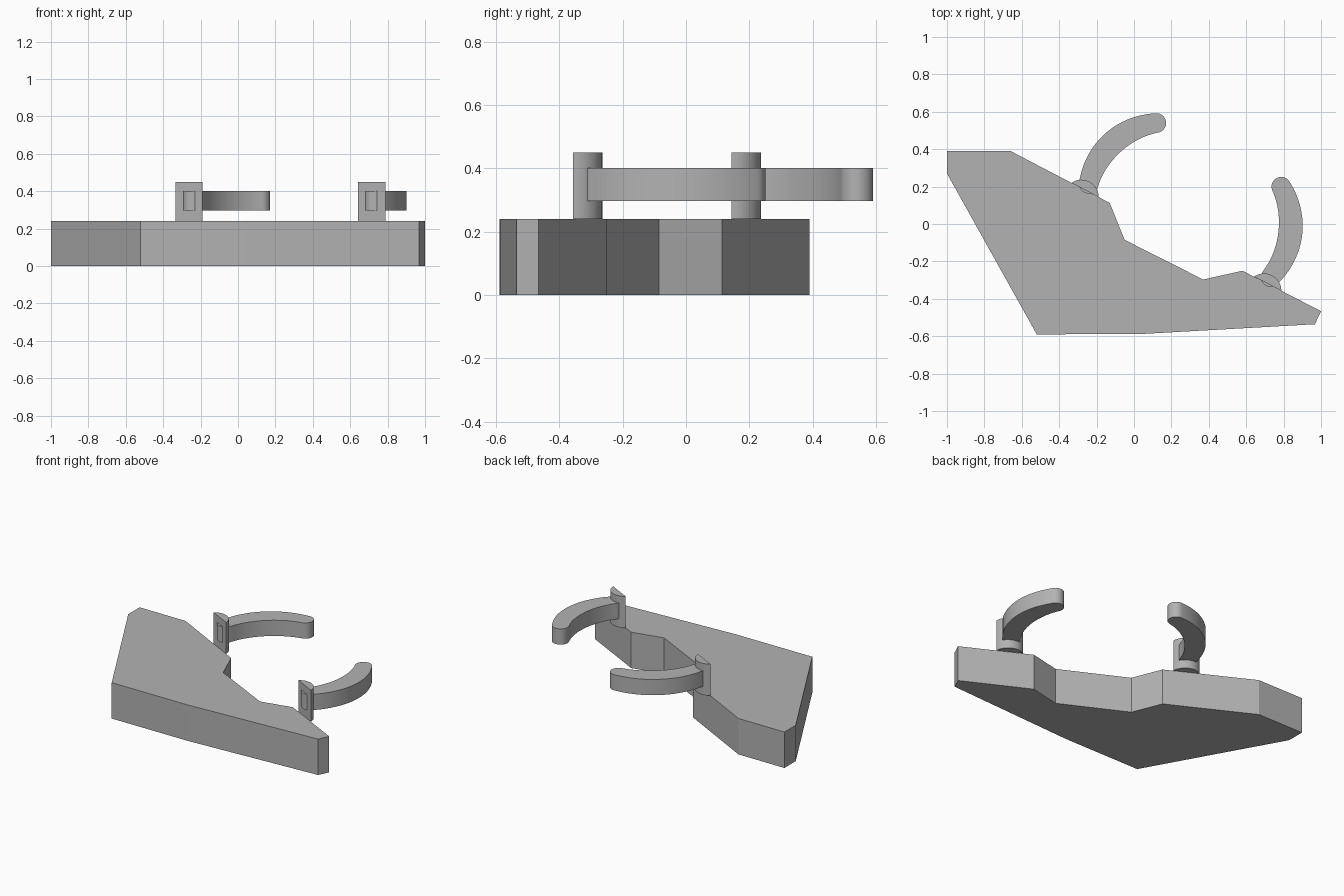
import bpy, bmesh, math
from mathutils import Vector

cube = bpy.data.objects.get("Cube")
if cube:
    bpy.data.objects.remove(cube, do_unlink=True)

grey = bpy.data.materials.new("plain grey")
grey.use_nodes = True
grey.diffuse_color = (0.45, 0.45, 0.45, 1)
grey.node_tree.nodes["Principled BSDF"].inputs["Base Color"].default_value = grey.diffuse_color


def extrude_outline(name, points, bottom, top, smooth=False):
    """Solid prism from a plan outline between two heights."""
    bm = bmesh.new()
    face = bm.faces.new([bm.verts.new((p[0], p[1], bottom)) for p in points])
    moved = bmesh.ops.extrude_face_region(bm, geom=[face])["geom"]
    verts = [v for v in moved if isinstance(v, bmesh.types.BMVert)]
    bmesh.ops.translate(bm, verts=verts, vec=(0, 0, top - bottom))
    bmesh.ops.recalc_face_normals(bm, faces=bm.faces)
    mesh = bpy.data.meshes.new(name)
    bm.to_mesh(mesh)
    bm.free()
    mesh.materials.append(grey)
    obj = bpy.data.objects.new(name, mesh)
    bpy.context.collection.objects.link(obj)
    if smooth:
        bpy.ops.object.select_all(action='DESELECT')
        obj.select_set(True)
        bpy.context.view_layer.objects.active = obj
        bpy.ops.object.shade_smooth_by_angle(angle=math.radians(30))
    return obj


def arc(center, radius, start, end, steps):
    """Points along a circular arc, angles in degrees."""
    angles = [math.radians(start + (end - start) * i / steps) for i in range(steps + 1)]
    return [Vector(center) + radius * Vector((math.cos(a), math.sin(a))) for a in angles]


# Angular base slab
extrude_outline("base", [(-1, 0.39), (-0.66, 0.39), (-0.13, 0.113), (-0.05, -0.085),
                         (0.37, -0.297), (0.58, -0.25), (1, -0.466), (0.967, -0.536),
                         (0.04, -0.588), (-0.52, -0.59), (-1, 0.27)], 0, 0.24)

# Direction along the slanted back edge, and outward from it
along = Vector((0.888, -0.46)).normalized()
outward = Vector((-along.y, along.x))


def place(local, origin, side):
    """Edge coordinates to plan coordinates, mirrored along the edge by side."""
    return [Vector(origin) + side * p.x * along + p.y * outward for p in local]


def arm_outline():
    """Curved arm, a little thicker at its middle, with round ends."""
    center, radius, start, end, steps = Vector((0.411, 0.144)), 0.422, 194.5, 124.1, 32
    outer, inner = [], []
    for i in range(steps + 1):
        t = i / steps
        half = 0.052 + 0.012 * math.sin(math.pi * t)
        a = math.radians(start + (end - start) * t)
        ray = Vector((math.cos(a), math.sin(a)))
        outer.append(center + (radius + half) * ray)
        inner.append(center + (radius - half) * ray)
    tip = arc((outer[-1] + inner[-1]) / 2, 0.052, end, end - 180, 14)[1:-1]
    root = arc((outer[0] + inner[0]) / 2, 0.052, start + 180, start, 14)
    # Sweep the root cap through the side away from the arm
    mid = (outer[0] + inner[0]) / 2
    away = (outer[0] - outer[1]).normalized()
    if (root[7] - mid).dot(away) < 0:
        root = arc(mid, 0.052, start + 180, start + 360, 14)
    return outer + tip + inner[::-1] + root[1:-1]


# Half-round posts on the edge, each carrying an arm
half_chord, rise = 0.082, 0.05
post_radius = (half_chord ** 2 + rise ** 2) / (2 * rise)
spread = math.degrees(math.asin(half_chord / post_radius))
post_local = arc((0, rise - post_radius), post_radius, 90 - spread, 90 + spread, 24)
arm_local = arm_outline()

for label, origin, side in (("right", (-0.262, 0.182), 1), ("left", (0.715, -0.319), -1)):
    extrude_outline(label + "_post", place(post_local, origin, side), 0.24, 0.45, True)
    extrude_outline(label + "_arm", place(arm_local, origin, side), 0.297, 0.402, True)
